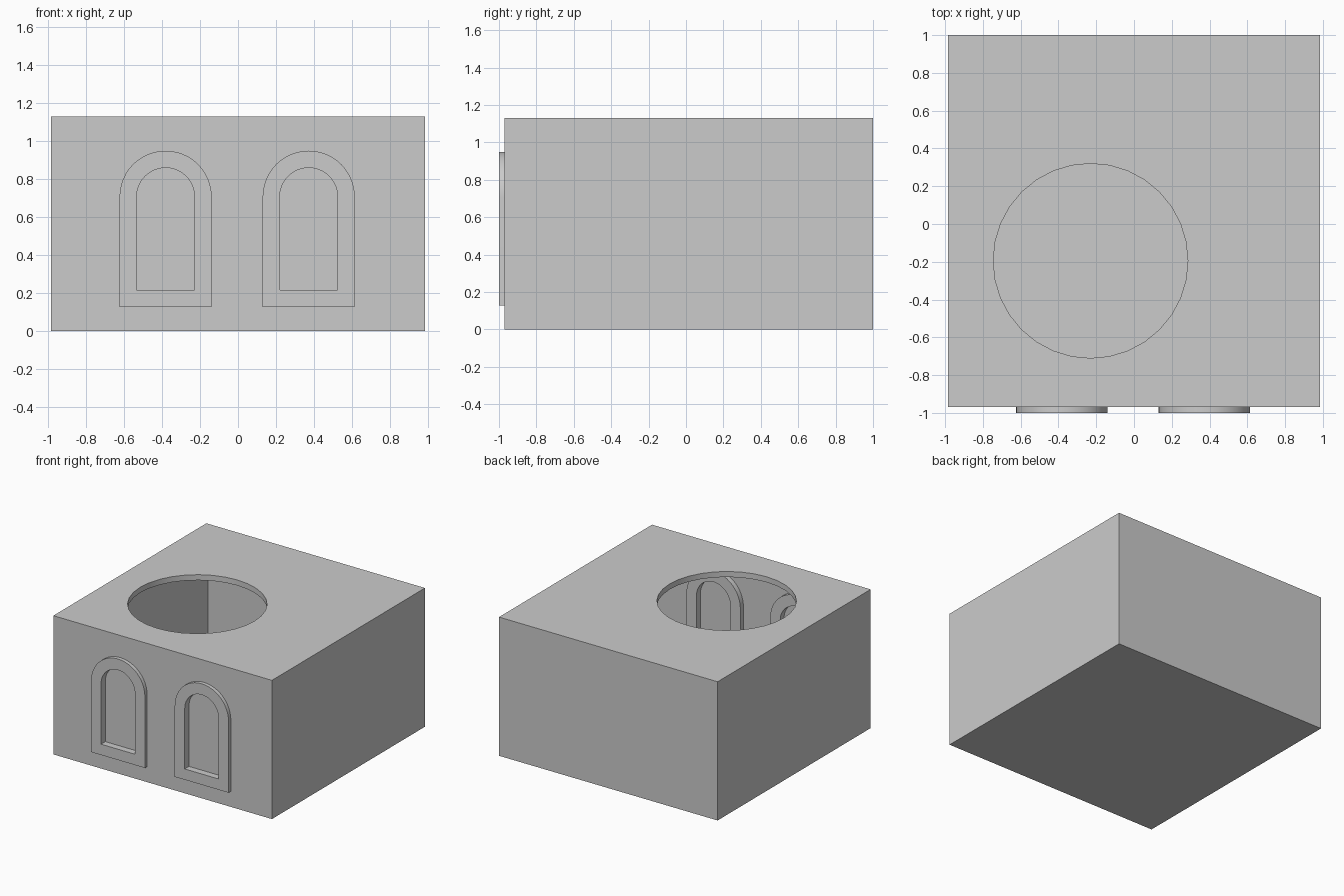
import bpy, bmesh
from math import pi, cos, sin, radians

if "Cube" in bpy.data.objects:
    bpy.data.objects.remove(bpy.data.objects["Cube"])

WALL = 0.045
X, Y0, Y1, H = 0.985, -0.97, 1.0, 1.13


def to_object(name, bm):
    bmesh.ops.recalc_face_normals(bm, faces=bm.faces)
    me = bpy.data.meshes.new(name)
    bm.to_mesh(me)
    bm.free()
    ob = bpy.data.objects.new(name, me)
    bpy.context.collection.objects.link(ob)
    return ob


def box(name, lo, hi):
    bm = bmesh.new()
    bmesh.ops.create_cube(bm, size=1)
    for v in bm.verts:
        for i in range(3):
            v.co[i] = lo[i] if v.co[i] < 0 else hi[i]
    return to_object(name, bm)


def arch_points(cx, r, bottom, spring=0.7075, n=24):
    pts = [(cx - r, bottom), (cx + r, bottom)]
    return pts + [(cx + r * cos(pi * i / n), spring + r * sin(pi * i / n)) for i in range(n + 1)]


def arch_solid(name, pts, y0, y1):
    bm = bmesh.new()
    f = bm.faces.new([bm.verts.new((x, y0, z)) for x, z in pts])
    ext = bmesh.ops.extrude_face_region(bm, geom=[f], use_keep_orig=True)
    for v in ext["geom"]:
        if isinstance(v, bmesh.types.BMVert):
            v.co.y = y1
    return to_object(name, bm)


def arch_ring(name, outer, inner, y0, y1):
    bm = bmesh.new()
    loops = [[bm.verts.new((x, y, z)) for x, z in pts]
             for pts, y in ((outer, y0), (inner, y0), (inner, y1), (outer, y1))]
    n = len(outer)
    for k in range(4):
        a, b = loops[k], loops[(k + 1) % 4]
        for i in range(n):
            j = (i + 1) % n
            bm.faces.new((a[i], a[j], b[j], b[i]))
    return to_object(name, bm)


def smooth(ob):
    bpy.ops.object.select_all(action='DESELECT')
    ob.select_set(True)
    bpy.context.view_layer.objects.active = ob
    bpy.ops.object.shade_smooth_by_angle(angle=radians(30))


def cut(ob, cutter):
    mod = ob.modifiers.new("cut", 'BOOLEAN')
    mod.operation, mod.solver, mod.object = 'DIFFERENCE', 'EXACT', cutter
    bpy.context.view_layer.objects.active = ob
    bpy.ops.object.modifier_apply(modifier=mod.name)
    bpy.data.objects.remove(cutter)


# hollow room shell
room = box("room_shell", (-X, Y0, 0), (X, Y1, H))
cut(room, box("hollow", (-X + WALL, Y0 + WALL, WALL), (X - WALL, Y1 - WALL, H - WALL)))

# round opening in the roof
bm = bmesh.new()
bmesh.ops.create_cone(bm, cap_ends=True, segments=32, radius1=0.515, radius2=0.515, depth=0.3)
bmesh.ops.translate(bm, verts=bm.verts, vec=(-0.23, -0.195, H))
cut(room, to_object("roof_hole", bm))

# two arched windows, each a frame through the wall with a thin pane
for side, cx in (("left", -0.3815), ("right", 0.3725)):
    outer = arch_points(cx, 0.2425, 0.127)
    inner = arch_points(cx, 0.1525, 0.215)
    middle = arch_points(cx, 0.1975, 0.171)
    cut(room, arch_solid("window_hole", middle, -1.1, -0.8))
    smooth(arch_ring(side + "_window_frame", outer, inner, -1.0, -0.885))
    arch_solid(side + "_window_pane", middle, -0.945, -0.935)
smooth(room)
